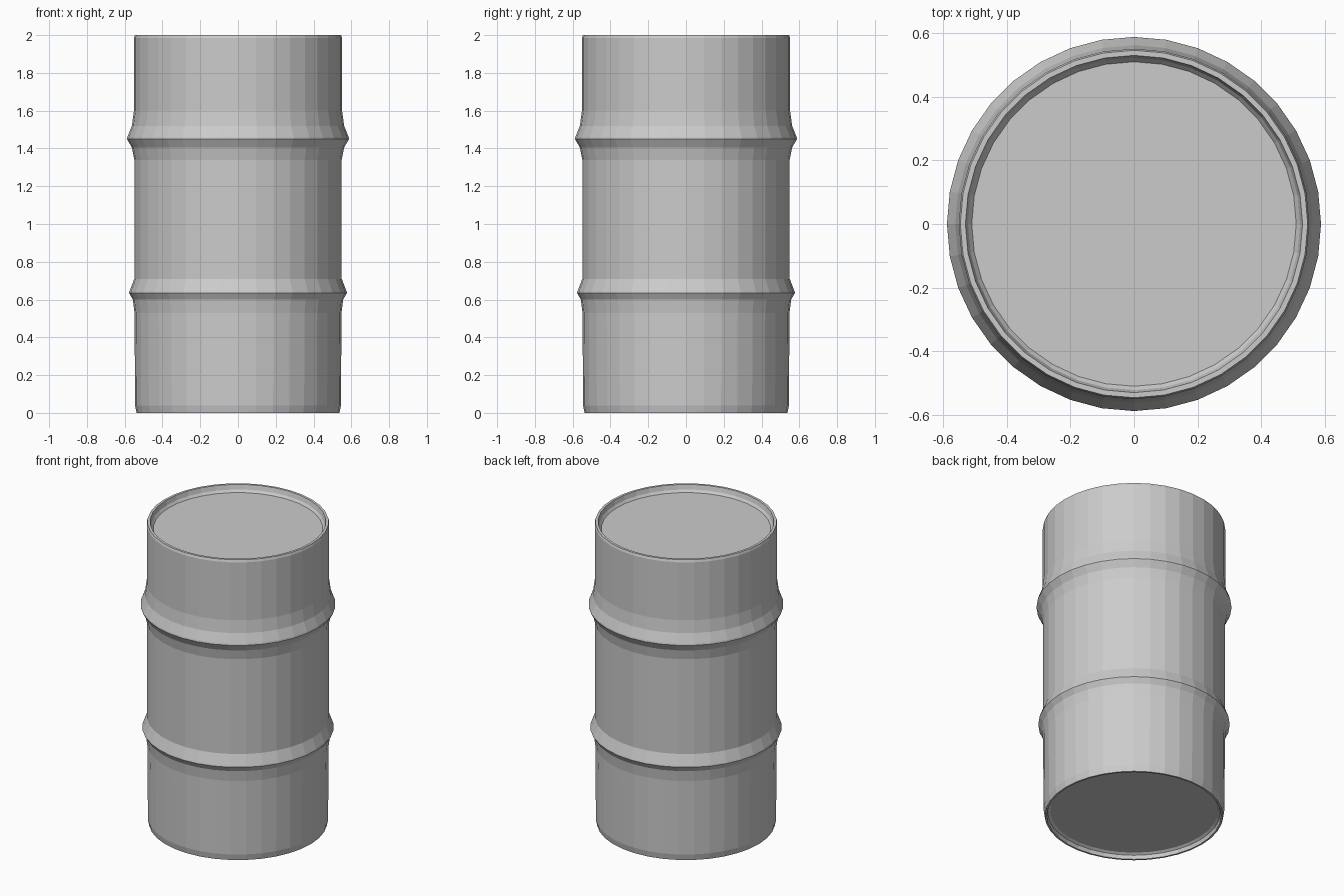
import bpy, bmesh
from math import cos, sin, tau

if "Cube" in bpy.data.objects:
    bpy.data.objects.remove(bpy.data.objects["Cube"])

SIDES = 36


def lathe(name, profile):
    """Revolve (radius, z) points around z; both ends are capped with flat discs."""
    bm = bmesh.new()
    rings = [[bm.verts.new((r * cos(tau * i / SIDES), r * sin(tau * i / SIDES), z))
              for i in range(SIDES)] for r, z in profile]
    for a, b in zip(rings, rings[1:]):
        for i in range(SIDES):
            j = (i + 1) % SIDES
            bm.faces.new((a[i], a[j], b[j], b[i]))
    bm.faces.new(rings[0][::-1])
    bm.faces.new(rings[-1])
    bmesh.ops.recalc_face_normals(bm, faces=bm.faces)
    mesh = bpy.data.meshes.new(name)
    bm.to_mesh(mesh)
    bm.free()
    obj = bpy.data.objects.new(name, mesh)
    bpy.context.collection.objects.link(obj)
    return obj


# Recessed base and bottom chime
base = [(0.505, 0.035), (0.52, 0.025), (0.525, 0.0), (0.537, 0.0), (0.545, 0.04)]
# Lower and upper rolling hoops
lower_hoop = [(0.548, 0.53), (0.557, 0.60), (0.577, 0.635), (0.574, 0.645), (0.549, 0.71)]
upper_hoop = [(0.549, 1.34), (0.562, 1.405), (0.588, 1.45), (0.586, 1.46),
              (0.562, 1.52), (0.551, 1.60)]
# Top chime and recessed lid
top = [(0.551, 1.985), (0.546, 2.0), (0.53, 2.0), (0.522, 1.97), (0.51, 1.955)]

barrel = lathe("barrel", base + lower_hoop + upper_hoop + top)
